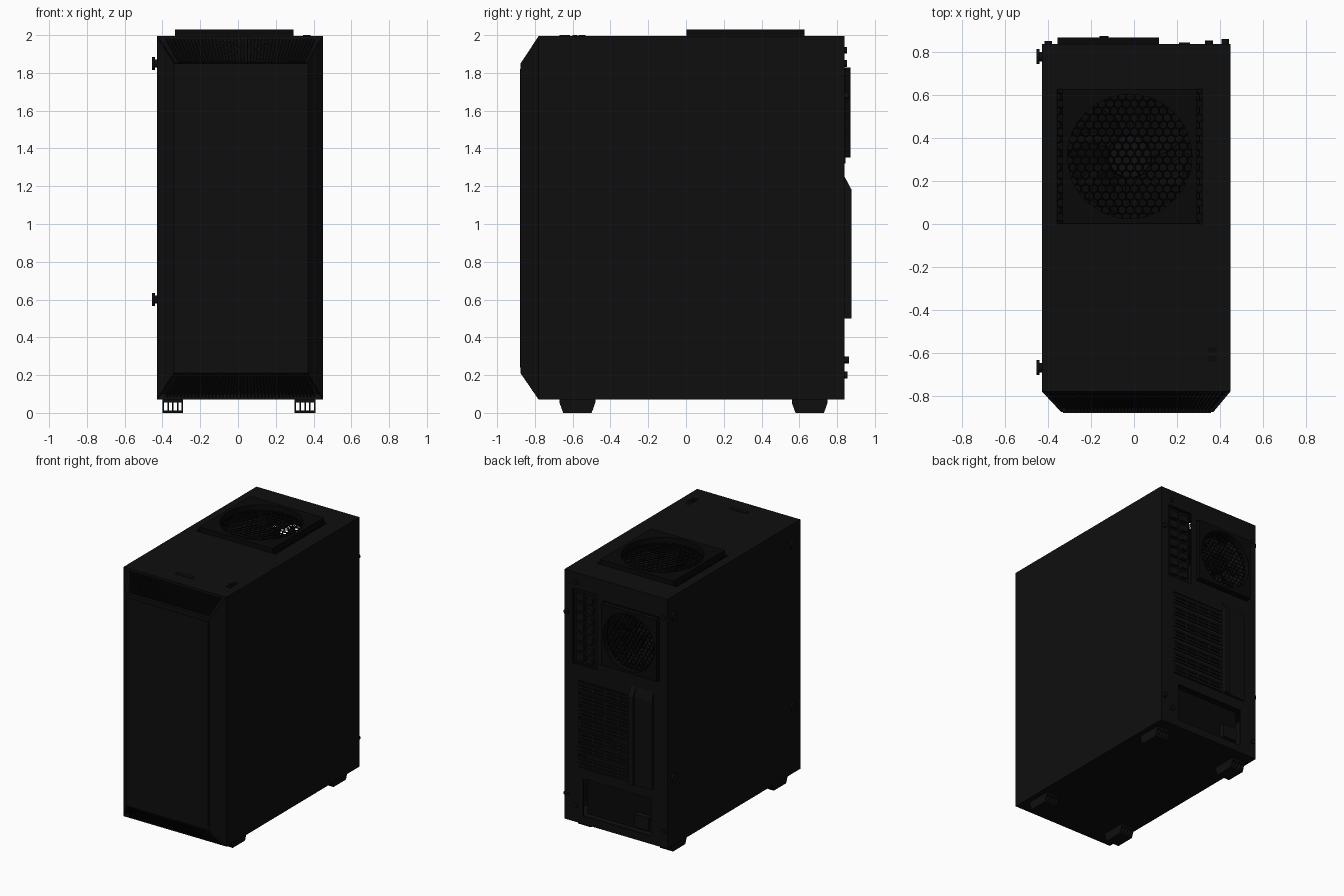
import bpy, bmesh, math
from mathutils import Vector, Matrix

old = bpy.data.objects.get("Cube")
if old:
    bpy.data.objects.remove(old, do_unlink=True)


def material(name, value):
    m = bpy.data.materials.new(name)
    m.use_nodes = True
    col = (value, value, value, 1)
    m.diffuse_color = col
    m.node_tree.nodes["Principled BSDF"].inputs["Base Color"].default_value = col
    return m


BODY = material("case black", 0.0045)
DARK = material("vent black", 0.0025)

# Outer limits of the case shell
X0, X1, Y0, Y1, Z0, Z1 = -0.43, 0.45, -0.78, 0.84, 0.07, 1.995
T = 0.012


def finish(bm, name, mat):
    me = bpy.data.meshes.new(name)
    bm.to_mesh(me)
    bm.free()
    ob = bpy.data.objects.new(name, me)
    bpy.context.collection.objects.link(ob)
    me.materials.append(mat)
    return ob


def add_box(bm, lo, hi):
    lo, hi = Vector(lo), Vector(hi)
    mat = Matrix.Translation((lo + hi) / 2) @ Matrix.Diagonal((*(hi - lo), 1))
    return bmesh.ops.create_cube(bm, size=1, matrix=mat)["verts"]


def boxes(name, mat, *pairs):
    bm = bmesh.new()
    for lo, hi in pairs:
        add_box(bm, lo, hi)
    return finish(bm, name, mat)


def extrude_outline(bm, pts, vec):
    face = bm.faces.new([bm.verts.new(p) for p in pts])
    top = bmesh.ops.extrude_face_region(bm, geom=[face])["geom"]
    bmesh.ops.translate(bm, vec=vec, verts=[v for v in top if isinstance(v, bmesh.types.BMVert)])
    bmesh.ops.recalc_face_normals(bm, faces=bm.faces)


def flat_to_top(u, v):
    return (u, v, Z1 - T / 2)


def flat_to_back(u, v):
    return (u, Y1 - T / 2, v)


# Sheet with rectangular openings (u0, u1, v0, v1)
def sheet(name, place, area, holes):
    us = sorted({c for r in [area] + holes for c in r[:2]})
    vs = sorted({c for r in [area] + holes for c in r[2:]})
    bm = bmesh.new()
    for a, b in zip(us, us[1:]):
        for c, d in zip(vs, vs[1:]):
            u, v = (a + b) / 2, (c + d) / 2
            if not any(h[0] < u < h[1] and h[2] < v < h[3] for h in holes):
                bm.faces.new([bm.verts.new(place(*p)) for p in ((a, c), (b, c), (b, d), (a, d))])
    bmesh.ops.remove_doubles(bm, verts=bm.verts, dist=1e-4)
    ob = finish(bm, name, BODY)
    mod = ob.modifiers.new("thickness", "SOLIDIFY")
    mod.thickness, mod.offset = T, 0
    return ob


# Honeycomb mesh filling a rectangle
def honeycomb(name, place, area, r):
    bm = bmesh.new()
    dx, dy = r * math.sqrt(3), r * 1.5
    cols, rows = int((area[1] - area[0]) / dx), int((area[3] - area[2]) / dy)
    for j in range(rows + 1):
        for i in range(cols + 1):
            cx, cy = area[0] + dx * (i + 0.5 * (j % 2)), area[2] + dy * j
            ring = []
            for k in range(6):
                a = math.radians(60 * k + 30)
                u = min(max(cx + r * math.cos(a), area[0]), area[1])
                v = min(max(cy + r * math.sin(a), area[2]), area[3])
                ring.append(bm.verts.new(place(u, v)))
            bm.faces.new(ring)
    bmesh.ops.remove_doubles(bm, verts=bm.verts, dist=0.002)
    ob = finish(bm, name, DARK)
    mod = ob.modifiers.new("mesh", "WIREFRAME")
    mod.thickness = 0.008
    return ob


# Fan built around the z axis, then turned into place
def fan(name, radius, centre, rotation, hub_mat):
    place = Matrix.Translation(centre) @ rotation
    bm = bmesh.new()
    for k in range(7):
        pts = []
        for rr, sweep in ((0.3, 0), (0.65, 0.12), (0.95, 0.35)):
            for side in (0, 1):
                a = 2 * math.pi * k / 7 + sweep + side * 0.6
                pts.append(bm.verts.new((rr * radius * math.cos(a), rr * radius * math.sin(a), -0.02 - 0.035 * side)))
        for n in (0, 2):
            bm.faces.new((pts[n], pts[n + 2], pts[n + 3], pts[n + 1]))
    blades = finish(bm, name + " blades", DARK)
    blades.modifiers.new("thickness", "SOLIDIFY").thickness = 0.005
    bm = bmesh.new()
    bmesh.ops.create_cone(bm, cap_ends=True, segments=32, radius1=radius * 0.36, radius2=radius * 0.34,
                          depth=0.05, matrix=Matrix.Translation((0, 0, -0.03)))
    hub = finish(bm, name + " hub", hub_mat)
    # Square frame with a round opening
    bm = bmesh.new()
    n = 48
    for k in range(n):
        quad = []
        for a, square in ((k, 0), (k + 1, 0), (k + 1, 1), (k, 1)):
            a = 2 * math.pi * a / n
            c, s = math.cos(a), math.sin(a)
            f = 1.08 / max(abs(c), abs(s)) if square else 1
            quad.append(bm.verts.new((radius * c * f, radius * s * f, -0.005)))
        bm.faces.new(quad)
    bmesh.ops.remove_doubles(bm, verts=bm.verts, dist=1e-4)
    frame = finish(bm, name + " frame", DARK)
    frame.modifiers.new("thickness", "SOLIDIFY").thickness = 0.06
    for ob in (blades, hub, frame):
        ob.matrix_world = place


def knob(name, p, axis, radius, length, mat=BODY):
    bm = bmesh.new()
    turn = Vector((0, 0, 1)).rotation_difference(Vector(axis)).to_matrix().to_4x4()
    bmesh.ops.create_cone(bm, cap_ends=True, segments=20, radius1=radius, radius2=radius, depth=length,
                          matrix=Matrix.Translation(Vector(p) + Vector(axis) * length / 2) @ turn)
    ob = finish(bm, name, mat)
    ob.data.polygons.foreach_set("use_smooth", [len(f.vertices) == 4 for f in ob.data.polygons])


# Shell panels
boxes("right side panel", BODY, ((X0, Y0, Z0), (X0 + T, Y1, Z1)))
boxes("left side panel", BODY, ((X1 - T, Y0, Z0), (X1, Y1, Z1)))
boxes("floor", BODY, ((X0, Y0, Z0), (X1, Y1, Z0 + T)))
boxes("inner shroud", DARK, ((X0 + T, Y0, 0.45), (X1 - T, Y1 - T, 0.46)))
TOP_VENT = (-0.36, 0.32, 0.0, 0.63)
sheet("top panel", flat_to_top, (X0, X1, Y0, Y1), [TOP_VENT])
IO, REAR_VENT = (0.17, 0.38, 1.29, 1.87), (-0.36, 0.12, 1.34, 1.84)
SLOTS, POWER = (-0.12, 0.33, 0.5, 1.17), (-0.29, 0.29, 0.13, 0.42)
sheet("back panel", flat_to_back, (X0, X1, Z0, Z1), [IO, REAR_VENT, SLOTS, POWER])

# Vents and fans
honeycomb("top mesh", flat_to_top, TOP_VENT, 0.022)
honeycomb("rear mesh", flat_to_back, REAR_VENT, 0.02)
fan("top fan", 0.29, (-0.02, 0.315, Z1 - 0.02), Matrix(), BODY)
fan("rear fan", 0.22, (-0.12, Y1 - 0.025, 1.59), Matrix.Rotation(-math.pi / 2, 4, "X"), DARK)

# Tapered front panel with recessed top and bottom vents
FX0, FX1, FZ0, FZ1, FY = -0.34, 0.37, 0.21, 1.85, -0.876
bm = bmesh.new()
back = [(X0, Z0), (X1, Z0), (X1, Z1), (X0, Z1)]
front = [(FX0, FZ0), (FX1, FZ0), (FX1, FZ1), (FX0, FZ1)]
b = [bm.verts.new((x, Y0, z)) for x, z in back]
f = [bm.verts.new((x, FY, z)) for x, z in front]
bm.faces.new(f)
bm.faces.new(b[::-1])
for i in range(4):
    bm.faces.new((b[i], b[(i + 1) % 4], f[(i + 1) % 4], f[i]))
bmesh.ops.recalc_face_normals(bm, faces=bm.faces)
vents = [q for q in bm.faces if abs(q.normal.z) > 0.3]
bmesh.ops.inset_individual(bm, faces=vents, thickness=0.014, depth=-0.015)
for q in vents:
    q.material_index = 1
panel = finish(bm, "front panel", BODY)
panel.data.materials.append(DARK)
boxes("front plate", BODY, ((FX0 + 0.01, -0.88, 0.24), (FX1 - 0.01, FY, 1.82)))

# Fanned fins inside the two vents
bm = bmesh.new()
COUNT = 44
for zb, zf in ((Z1, FZ1), (Z0, FZ0)):
    run = Vector((0, FY - Y0, zf - zb))
    inward = Vector((0, -run.z, run.y)).normalized() * 0.016
    if inward.y < 0:
        inward = -inward
    for i in range(1, COUNT):
        t = i / COUNT
        p = Vector((X0 + 0.03 + t * (X1 - X0 - 0.06), Y0, zb)) + run * 0.08
        q = Vector((FX0 + 0.01 + t * (FX1 - FX0 - 0.02), Y0, zb)) + run * 0.92
        extrude_outline(bm, (p, q, q + inward, p + inward), (0.007, 0, 0))
finish(bm, "front vent fins", BODY)

# Ribbed feet, open from front to back
bm = bmesh.new()
for cx in (-0.345, 0.355):
    for cy in (-0.575, 0.655):
        def rib(x, w, z_low, z_high):
            def half(z):
                return 0.075 + 0.02 * min(z / 0.05, 1)
            extrude_outline(bm, [(x, cy - half(z_low), z_low), (x, cy + half(z_low), z_low),
                                 (x, cy + half(z_high), z_high), (x, cy - half(z_high), z_high)], (w, 0, 0))
        rib(cx - 0.055, 0.11, 0, 0.012)
        rib(cx - 0.055, 0.11, 0.055, Z0 + 0.002)
        for k in range(5):
            rib(cx - 0.055 + k * 0.0255, 0.008, 0.012, 0.055)
finish(bm, "feet", BODY)

# Expansion slot covers with slits
covers = []
for k in range(7):
    z = 0.512 + k * 0.095
    for dz in (0, 0.028, 0.056):
        covers.append(((SLOTS[0], Y1 - 0.014, z + dz), (SLOTS[1], Y1 - 0.002, z + dz + 0.016)))
    for j in range(5):
        x = SLOTS[0] + j * 0.1075
        covers.append(((x, Y1 - 0.014, z), (x + 0.02, Y1 - 0.004, z + 0.07)))
boxes("slot covers", BODY, *covers)

# Raised bracket beside the slots
bm = bmesh.new()
for xa, xb, y in ((-0.31, -0.16, 0.858), (-0.16, -0.12, 0.877)):
    extrude_outline(bm, [(xa, Y1 - 0.005, 0.5), (xa, y, 0.5), (xa, y, 1.18), (xa, Y1, 1.25),
                         (xa, Y1 - 0.005, 1.25)], (xb - xa, 0, 0))
finish(bm, "slot bracket", BODY)

# Rear connectors and power supply
boxes("connector plate", DARK, ((IO[0], 0.8, IO[2]), (IO[1], 0.815, IO[3])))
ports = []
for k in range(7):
    z = 1.32 + k * 0.077
    ports.append(((0.21, 0.81, z), (0.26, 0.845, z + 0.045)))
    ports.append(((0.29, 0.81, z), (0.355, 0.835, z + 0.055)))
boxes("rear connectors", BODY, *ports)
boxes("power supply", DARK, ((POWER[0], 0.5, POWER[2]), (POWER[1], 0.79, POWER[3])))
boxes("power socket", BODY, ((-0.26, 0.78, 0.16), (-0.14, 0.83, 0.26)))

# Thumbscrews on the side panel and rear
for y in (0.78, -0.67):
    for z in (1.85, 0.6):
        knob("side screw stem", (X0, y, z), (-1, 0, 0), 0.022, 0.012)
        knob("side screw head", (X0 - 0.01, y, z), (-1, 0, 0), 0.035, 0.015)
for x, z, length in ((0.425, 1.68, 0.022), (0.425, 0.28, 0.022), (0.35, 1.92, 0.012),
                     (0.35, 0.2, 0.016), (-0.4, 1.85, 0.012), (-0.4, 0.2, 0.012)):
    knob("rear screw", (x, Y1, z), (0, 1, 0), 0.018, length)

# Top controls
boxes("top badge strip", BODY, ((-0.07, -0.67, Z1), (0.08, -0.64, 2.0)))
boxes("top ports", DARK, ((0.345, -0.6, Z1), (0.385, -0.575, 2.0)), ((0.345, -0.64, Z1), (0.385, -0.615, 2.0)))
knob("power button", (0.365, -0.55, Z1), (0, 0, 1), 0.018, 0.005)
